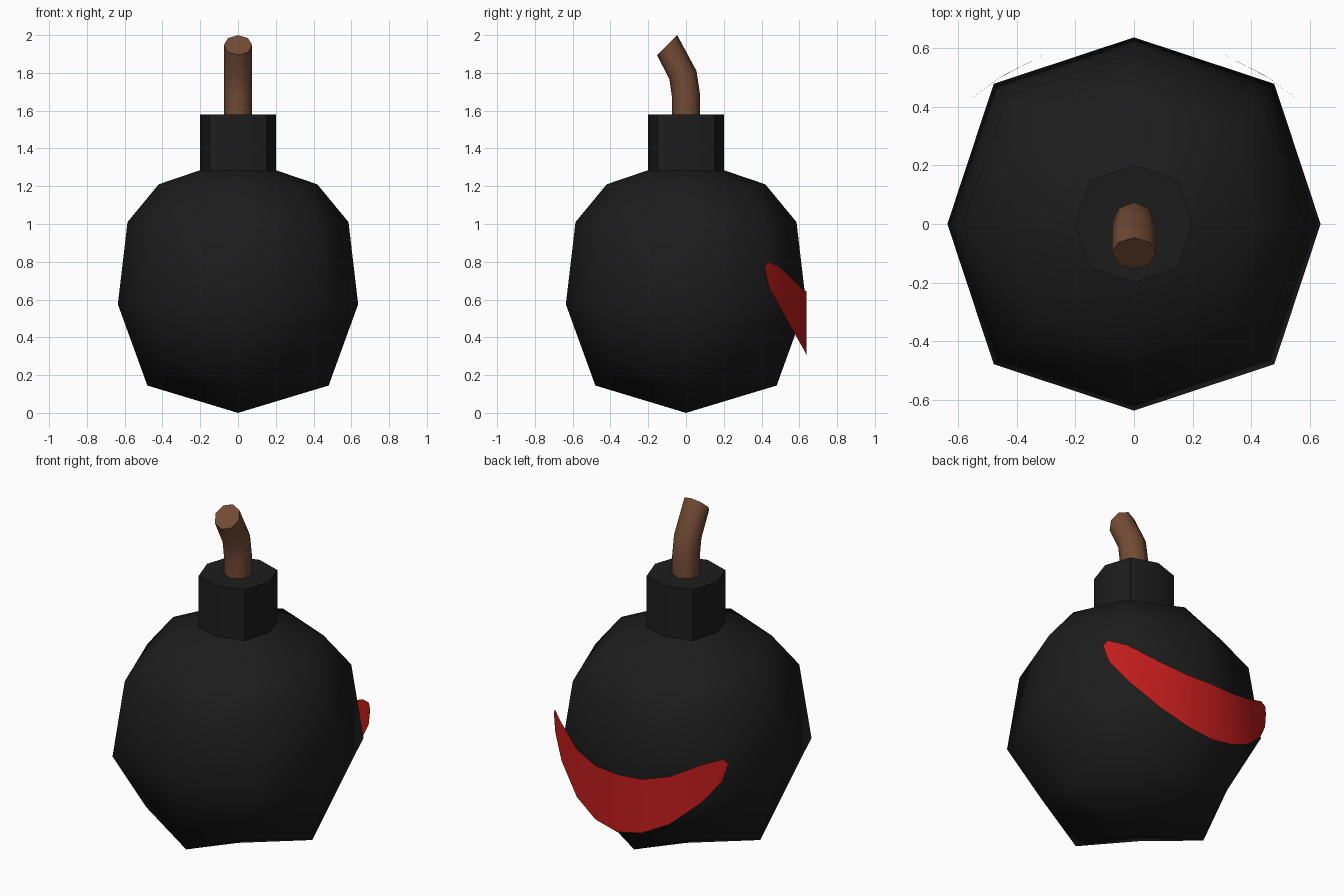
import bpy
from math import cos, sin, pi, radians, sqrt

if "Cube" in bpy.data.objects:
    bpy.data.objects.remove(bpy.data.objects["Cube"])


def material(name, rgb):
    m = bpy.data.materials.new(name)
    m.diffuse_color = (*rgb, 1)
    m.use_nodes = True
    m.node_tree.nodes["Principled BSDF"].inputs["Base Color"].default_value = m.diffuse_color
    return m


black = material("black_iron", (0.012, 0.012, 0.012))
brown = material("brown_cord", (0.17, 0.07, 0.035))
red = material("red", (0.55, 0.012, 0.012))


def add_part(name, verts, faces, mat, angle):
    me = bpy.data.meshes.new(name)
    me.from_pydata(verts, [], faces)
    me.materials.append(mat)
    ob = bpy.data.objects.new(name, me)
    bpy.context.collection.objects.link(ob)
    bpy.ops.object.select_all(action='DESELECT')
    ob.select_set(True)
    bpy.context.view_layer.objects.active = ob
    bpy.ops.object.shade_smooth_by_angle(angle=radians(angle))
    return ob


def bridge(n_rings, n=8):
    """Quads joining stacked rings of n points, bottom to top."""
    return [(r * n + i, r * n + (i + 1) % n, (r + 1) * n + (i + 1) % n, (r + 1) * n + i)
            for r in range(n_rings - 1) for i in range(n)]


def octagon(r_card, z_card, r_diag, z_diag):
    """Eight points alternating between axis and diagonal positions."""
    return [(cos(i * pi / 4) * (r_diag if i % 2 else r_card),
             sin(i * pi / 4) * (r_diag if i % 2 else r_card),
             z_diag if i % 2 else z_card) for i in range(8)]


# Round body: rings of (axis radius, axis z, diagonal radius, diagonal z)
body_rings = [(0.48, 0.145, 0.495, 0.25), (0.636, 0.575, 0.676, 0.56),
              (0.585, 1.01, 0.61, 0.995), (0.42, 1.21, 0.46, 1.178),
              (0.20, 1.285, 0.212, 1.28)]
verts = [p for ring in body_rings for p in octagon(*ring)]
faces = bridge(len(body_rings))
verts.append((0, 0, 0))
bottom = len(verts) - 1
faces += [(bottom, (i + 2) % 8, i + 1, i) for i in range(0, 8, 2)]
add_part("body", verts, faces, black, 70)

# Neck with flat top
verts = octagon(0.20, 1.28, 0.212, 1.28) + octagon(0.20, 1.58, 0.212, 1.58)
add_part("neck", verts, bridge(2) + [tuple(range(8, 16))], black, 50)

# Bent fuse: (y, z, tilt) of each ring
fuse_path = [(0, 1.56, 0), (0, 1.68, 2), (-0.016, 1.788, 17), (-0.1, 1.947, 44.5)]
verts = []
for y, z, tilt in fuse_path:
    t = radians(tilt)
    for i in range(8):
        a = i * pi / 4
        u, v = 0.075 * cos(a), 0.075 * sin(a)
        verts.append((u, y + v * cos(t), z + v * sin(t)))
last = 8 * (len(fuse_path) - 1)
add_part("fuse", verts, bridge(len(fuse_path)) + [tuple(range(last, last + 8))], brown, 50)

# Curved crescent sheet on the back: (x, lower z, x, upper z), mirrored
half = [(0, 0.307, 0, 0.645), (0.15, 0.335, 0.15, 0.65), (0.30, 0.41, 0.30, 0.69),
        (0.455, 0.55, 0.465, 0.775), (0.54, 0.67, 0.545, 0.80)]
columns = [(-a, b, -c, d) for a, b, c, d in half[:0:-1]] + half


def on_arc(x, z):
    return (x, sqrt(0.831 ** 2 - x * x) - 0.194, z)


verts = [p for a, b, c, d in columns for p in (on_arc(a, b), on_arc(c, d))]
faces = [(2 * i + 2, 2 * i, 2 * i + 1, 2 * i + 3) for i in range(len(columns) - 1)]
n = len(verts)
verts += [on_arc(-0.565, 0.77), on_arc(0.565, 0.77)]
faces += [(0, n, 1), (n - 2, n - 1, n + 1)]
add_part("crescent", verts, faces, red, 40)
